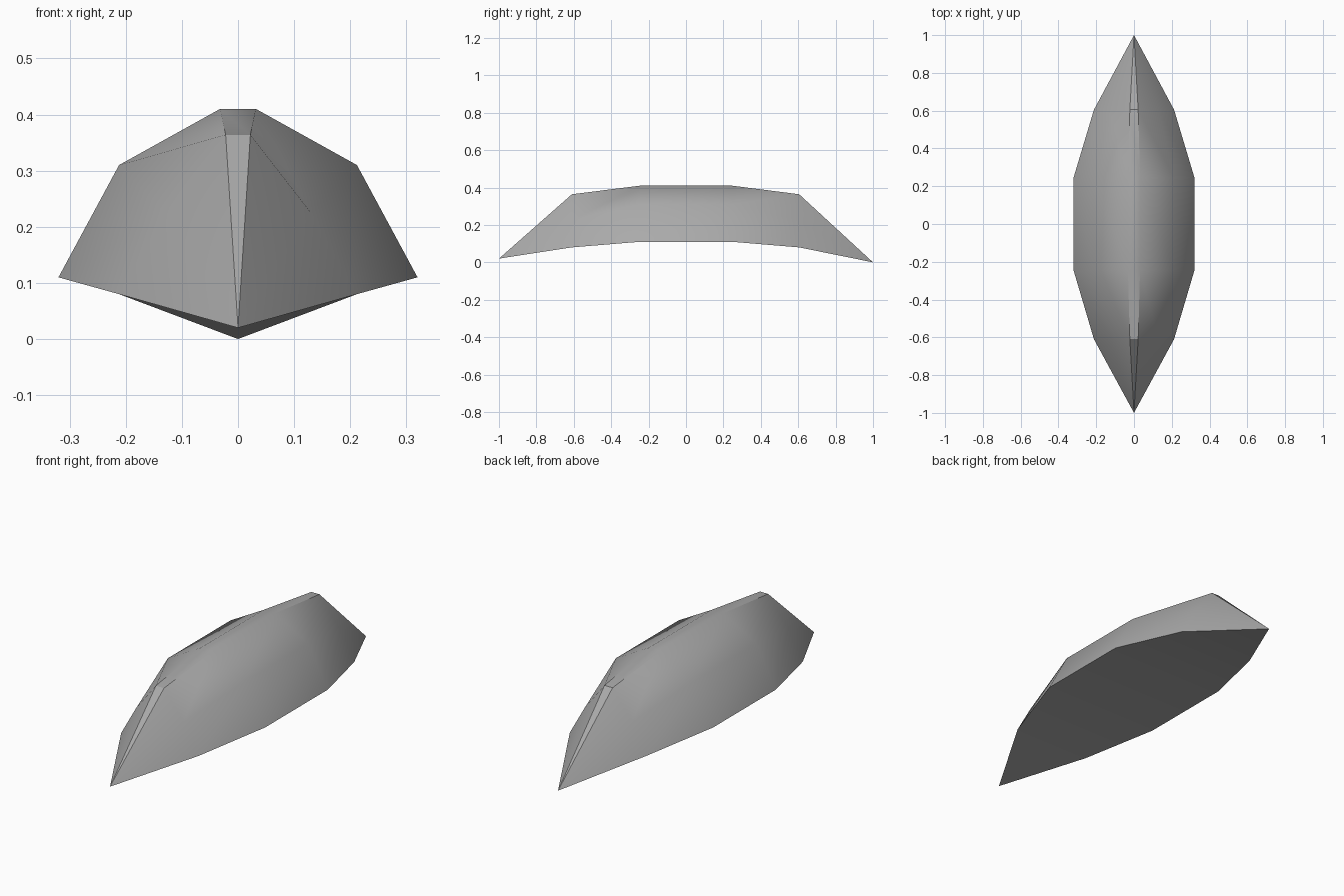
import bpy, bmesh, math

cube = bpy.data.objects.get("Cube")
if cube:
    bpy.data.objects.remove(cube)

# Plain grey material
grey = bpy.data.materials.new("mid grey")
grey.use_nodes = True
colour = (0.4, 0.4, 0.4, 1)
grey.diffuse_color = colour
grey.node_tree.nodes["Principled BSDF"].inputs["Base Color"].default_value = colour

# Half profiles (x, z) from bottom edge to ridge
wide = [(0.32, 0.11), (0.212, 0.31), (0.032, 0.41)]
narrow = [(0.212, 0.08), (0.13, 0.225), (0.022, 0.364)]
stations = [(-0.61, narrow), (-0.245, wide), (0.245, wide), (0.605, narrow)]

bm = bmesh.new()


def ring(y, half):
    left = [(x, y, z) for x, z in half]
    right = [(-x, y, z) for x, z in reversed(half)]
    return [bm.verts.new(p) for p in left + right]


rings = [ring(y, half) for y, half in stations]
front_tip = bm.verts.new((0, -1, 0.02))
back_tip = bm.verts.new((0, 1, 0))

# Skin between stations, including the underside
for a, b in zip(rings, rings[1:]):
    for i in range(len(a)):
        j = (i + 1) % len(a)
        bm.faces.new((a[i], a[j], b[j], b[i]))

# Pointed ends
for loop, tip in ((rings[0], front_tip), (rings[-1], back_tip)):
    for i in range(len(loop)):
        bm.faces.new((loop[i], loop[(i + 1) % len(loop)], tip))

bmesh.ops.recalc_face_normals(bm, faces=bm.faces[:])
mesh = bpy.data.meshes.new("hull_shell")
bm.to_mesh(mesh)
bm.free()
mesh.materials.append(grey)
hull = bpy.data.objects.new("hull_shell", mesh)
bpy.context.collection.objects.link(hull)

# Smooth sides with sharp ridge and rim
bpy.ops.object.select_all(action="DESELECT")
hull.select_set(True)
bpy.context.view_layer.objects.active = hull
bpy.ops.object.shade_smooth_by_angle(angle=math.radians(30))
